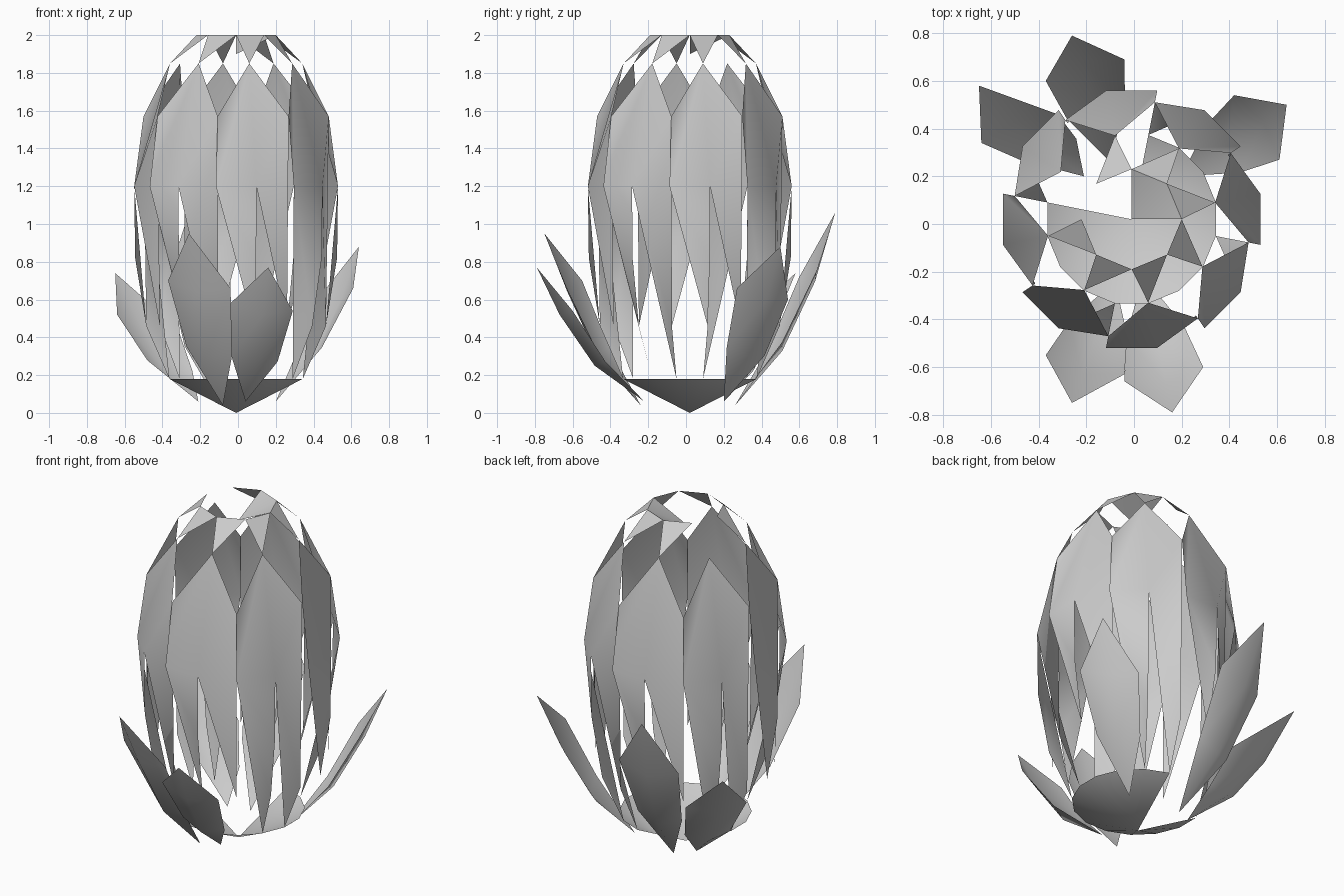
import bpy, math
from mathutils import Vector

if "Cube" in bpy.data.objects:
    bpy.data.objects.remove(bpy.data.objects["Cube"])

CX, CY = -0.01, 0.02
RINGS = {2.0: 0.21, 1.85: 0.357, 1.57: 0.5, 1.2: 0.55, 0.82: 0.545, 0.46: 0.485, 0.18: 0.36}


def pt(deg, z):
    a = math.radians(deg)
    r = RINGS[z]
    return (CX + r * math.cos(a), CY + r * math.sin(a), z)


def make(name, verts, faces):
    me = bpy.data.meshes.new(name)
    me.from_pydata([tuple(v) for v in verts], [], faces)
    me.update()
    for p in me.polygons:
        p.use_smooth = True
    ob = bpy.data.objects.new(name, me)
    bpy.context.collection.objects.link(ob)
    return ob


def petal(name, deg, low):
    """Twisted bud petal: one tip above, two slanted points below."""
    h = 22.5
    v = [pt(deg, 1.85), pt(deg - h, 1.57), pt(deg + h, 1.57), pt(deg - h, 1.2), pt(deg, 1.2),
         pt(deg, 0.82), pt(deg, 0.46), pt(deg + h, 0.46)]
    f = [(0, 1, 3), (0, 3, 4), (0, 4, 2), (3, 5, 4), (3, 6, 5), (4, 7, 2)]
    if low:
        v += [pt(deg, 0.18), pt(deg + h, 0.18)]
        f[4:] = [(3, 8, 6), (3, 6, 5), (4, 9, 7), (4, 7, 2)]
    make(name, v, f)


# Eight bud petals, alternately short and long
for k in range(8):
    petal("bud_petal", 11.25 + 45 * k, k % 2 == 1)

# Shards closing the top of the bud
for k in range(8):
    if k != 3:
        make("top_shard", [pt(11.25 + 45 * k, 1.85), pt(45 * k + 45, 2.0), pt(45 * k, 2.0)],
             [(0, 1, 2)])

# Dipped innermost petal at the top
make("top_petal", [(CX, CY, 1.9), pt(0, 2.0), pt(45, 2.0), pt(90, 2.0)],
     [(0, 1, 2), (0, 2, 3)])

# Shallow base cone, open at the back left
base = [(CX, CY, 0.0)] + [pt(168.75 + 22.5 * i, 0.18) for i in range(13)]
make("base_cup", base, [(0, i + 1, i) for i in range(1, 13)])


def sepal(base, tip, left, right, sag):
    """Leaf with a centre crease, bulging downwards and outwards."""
    b, t, l, r = map(Vector, (base, tip, left, right))
    out = Vector((t.x, t.y, 0)).normalized()
    push = out * sag - Vector((0, 0, sag))
    mid = (l + r) / 2 + push * 0.5
    ll = b.lerp(l, 0.5) + (l - r) * 0.12 + push * 0.3
    lr = b.lerp(r, 0.5) + (r - l) * 0.12 + push * 0.3
    lm = b.lerp(mid, 0.5) + push * 0.5
    make("sepal", [b, ll, lm, lr, l, mid, r, t],
         [(0, 2, 1), (0, 3, 2), (1, 2, 5, 4), (2, 3, 6, 5), (4, 5, 7), (5, 6, 7)])


# Spreading sepals
sepal((-0.08, -0.24, 0.04), (-0.26, -0.75, 0.95), (-0.37, -0.55, 0.70), (-0.04, -0.63, 0.66), 0.08)
sepal((0.04, -0.22, 0.06), (0.16, -0.79, 0.77), (-0.04, -0.66, 0.58), (0.29, -0.60, 0.54), 0.08)
sepal((0.20, 0.20, 0.06), (0.64, 0.50, 0.88), (0.61, 0.27, 0.66), (0.42, 0.54, 0.60), 0.07)
sepal((-0.10, 0.26, 0.04), (-0.26, 0.79, 1.06), (-0.04, 0.69, 0.75), (-0.37, 0.60, 0.72), 0.08)
sepal((-0.21, 0.20, 0.06), (-0.65, 0.58, 0.74), (-0.32, 0.46, 0.45), (-0.64, 0.34, 0.52), 0.07)
